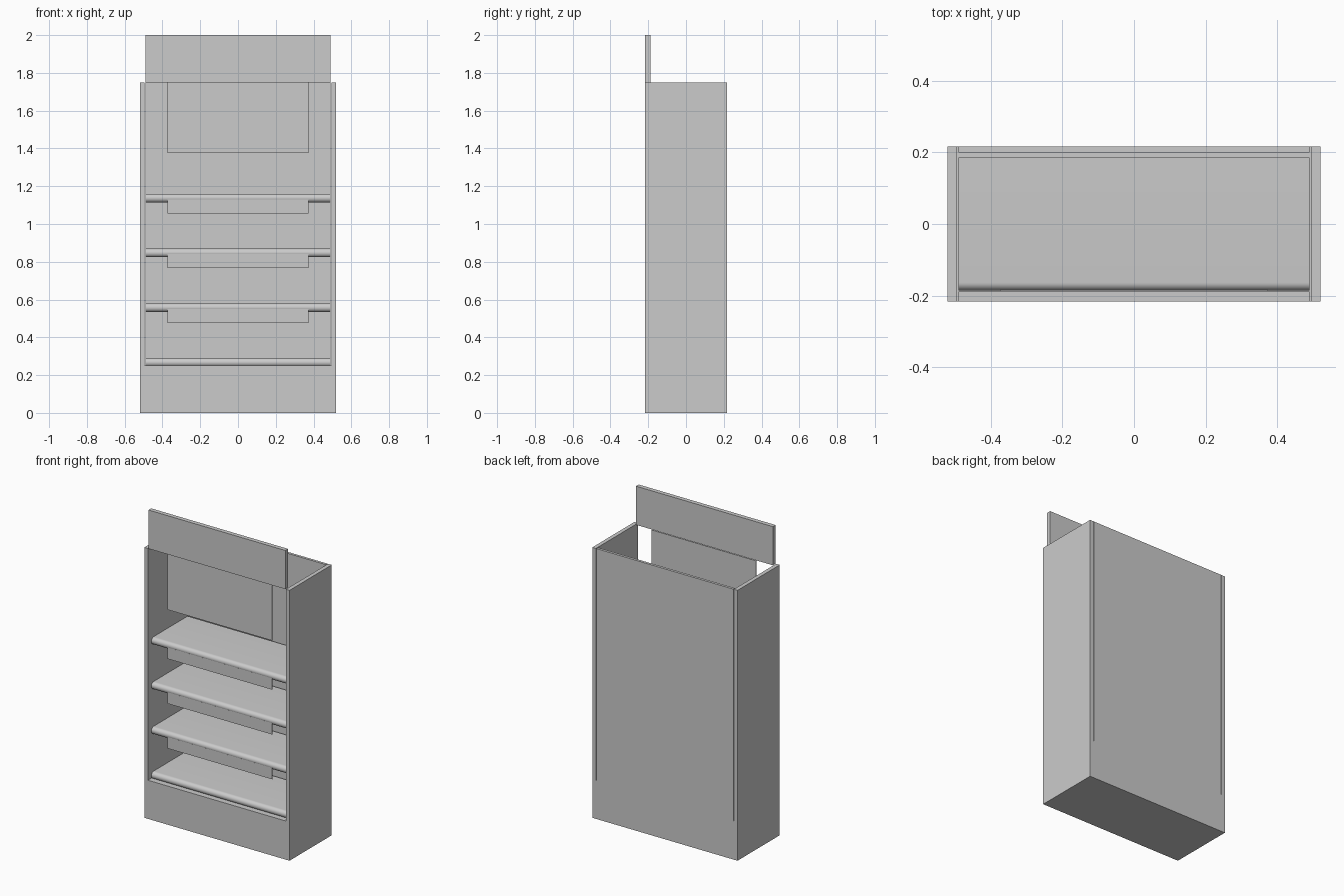
import bpy, bmesh, math

if "Cube" in bpy.data.objects:
    bpy.data.objects.remove(bpy.data.objects["Cube"])

# one flat grey for the whole unit
grey = bpy.data.materials.new("light_grey")
grey.diffuse_color = (0.6, 0.6, 0.6, 1)
grey.use_nodes = True
grey.node_tree.nodes["Principled BSDF"].inputs["Base Color"].default_value = grey.diffuse_color


def finish(name, bm):
    bmesh.ops.recalc_face_normals(bm, faces=bm.faces)
    me = bpy.data.meshes.new(name)
    bm.to_mesh(me)
    bm.free()
    me.materials.append(grey)
    ob = bpy.data.objects.new(name, me)
    bpy.context.collection.objects.link(ob)
    return ob


def box(name, x, y, z):
    """Box from (min, max) ranges."""
    bm = bmesh.new()
    bmesh.ops.create_cube(bm, size=1)
    for v in bm.verts:
        for i, (a, b) in enumerate((x, y, z)):
            v.co[i] = (a + b) / 2 + v.co[i] * (b - a)
    return finish(name, bm)


def shelf(name, top, thick=0.046, half=0.49, front=-0.186, back=0.185, n=16):
    """Board with a half-round front edge, extruded across the width."""
    r = thick / 2
    pts = [(back, top), (back, top - thick)]
    for i in range(n + 1):
        a = -math.pi / 2 - math.pi * i / n
        pts.append((front + r + r * math.cos(a), top - r + r * math.sin(a)))
    bm = bmesh.new()
    face = bm.faces.new([bm.verts.new((-half, y, z)) for y, z in pts])
    res = bmesh.ops.extrude_face_region(bm, geom=[face])
    moved = [g for g in res["geom"] if isinstance(g, bmesh.types.BMVert)]
    bmesh.ops.translate(bm, verts=moved, vec=(2 * half, 0, 0))
    ob = finish(name, bm)
    bpy.context.view_layer.objects.active = ob
    ob.select_set(True)
    bpy.ops.object.shade_smooth_by_angle(angle=math.radians(30))
    ob.select_set(False)


W, D, H, INNER, BASE = 0.52, 0.216, 1.75, 0.494, 0.25

# cabinet body: base, sides, back panel set in with narrow slots
box("base", (-W, W), (-D, D), (0, BASE))
box("left_side", (-W, -INNER), (-D, D), (BASE, H))
box("right_side", (INNER, W), (-D, D), (BASE, H))
box("back_panel", (-0.49, 0.49), (0.199, D), (BASE, H))

# header board above the front opening, with the plate hanging below it
box("header_board", (-0.49, 0.49), (-D, -0.188), (H, 2.0))
box("header_plate", (-0.374, 0.374), (-0.187, -0.182), (1.375, H))

# shelves, the upper three with a hanging strip under the front edge
for i in range(4):
    top = 0.29 + 0.29 * i
    shelf(f"shelf_{i + 1}", top)
    if i:
        box(f"shelf_strip_{i}", (-0.374, 0.374), (-0.185, -0.18),
            (top - 0.104, top - 0.03))
